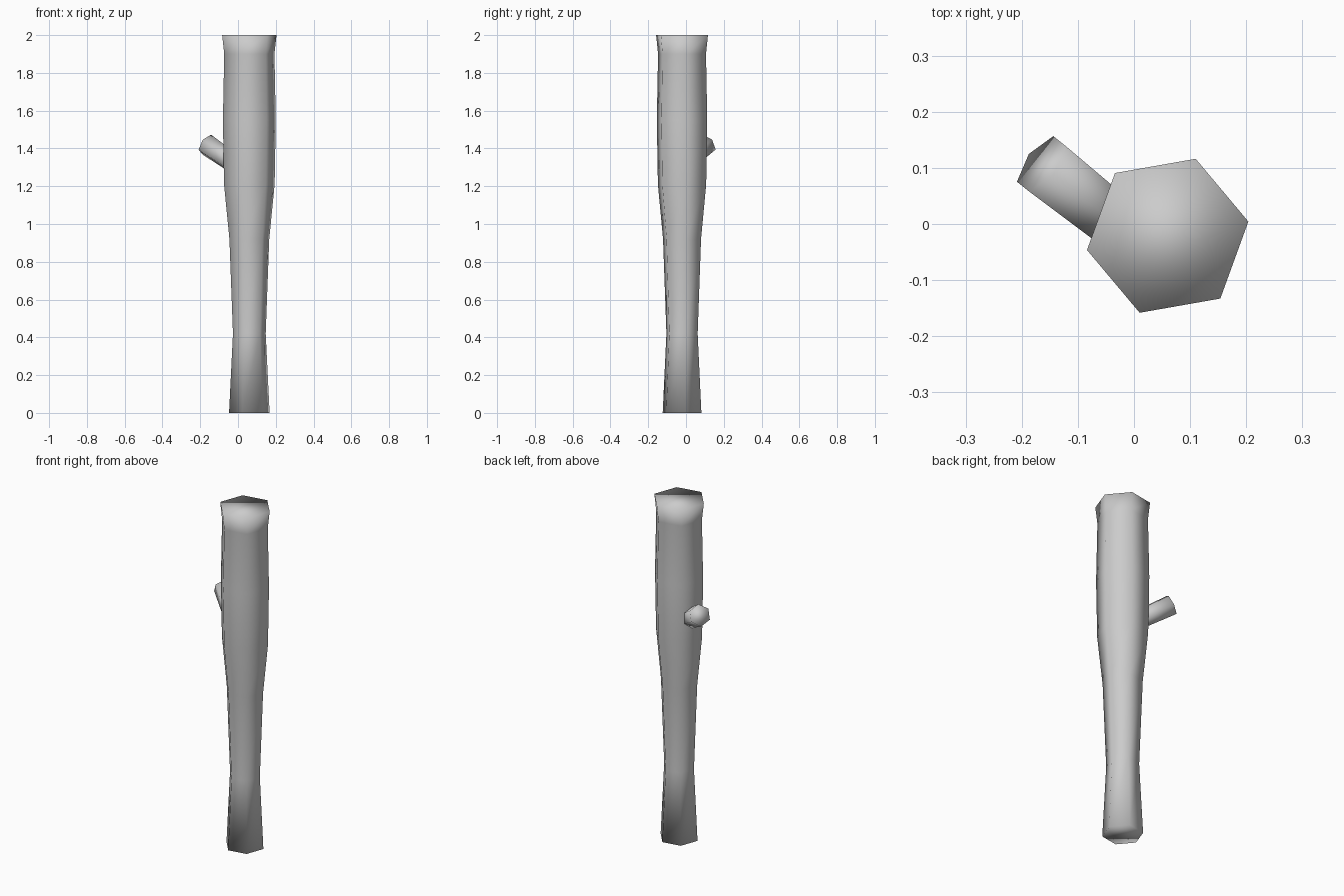
import bpy, math
from mathutils import Vector

if "Cube" in bpy.data.objects:
    bpy.data.objects.remove(bpy.data.objects["Cube"])

def loft(name, rings, sides=6):
    """Capped smooth tube from rings of (centre, axis u, axis v, radius, start angle)."""
    verts, faces = [], []
    for c, u, v, r, a0 in rings:
        for i in range(sides):
            a = a0 + math.tau * i / sides
            verts.append(c + (u * math.cos(a) + v * math.sin(a)) * r)
    for k in range(len(rings) - 1):
        for i in range(sides):
            j = (i + 1) % sides
            a, b = k * sides, (k + 1) * sides
            faces.append((a + i, a + j, b + j, b + i))
    faces.append(tuple(reversed(range(sides))))
    faces.append(tuple(range(len(verts) - sides, len(verts))))
    mesh = bpy.data.meshes.new(name)
    mesh.from_pydata(verts, [], faces)
    mesh.shade_smooth()
    obj = bpy.data.objects.new(name, mesh)
    bpy.context.collection.objects.link(obj)
    return obj

# Trunk: six-sided log with a narrow waist and flared ends
profile = [(0, 0.109), (0.42, 0.088), (0.92, 0.107), (1.21, 0.136),
           (1.55, 0.142), (1.9, 0.135), (2.0, 0.146)]
X, Y = Vector((1, 0, 0)), Vector((0, 1, 0))
loft("trunk", [(Vector((0.06, -0.021, z)), X, Y, r, math.radians(10))
               for z, r in profile])

# Branch stub: angled up toward the back left, rooted inside the trunk
d = Vector((-0.69, 0.55, 0.48)).normalized()
u = d.cross(Vector((0, 0, 1))).normalized()
v = d.cross(u)
tip = Vector((-0.165, 0.107, 1.42))
loft("branch_stub", [(tip - d * 0.24, u, v, 0.053, math.radians(30)),
                     (tip, u, v, 0.06, math.radians(30))])
